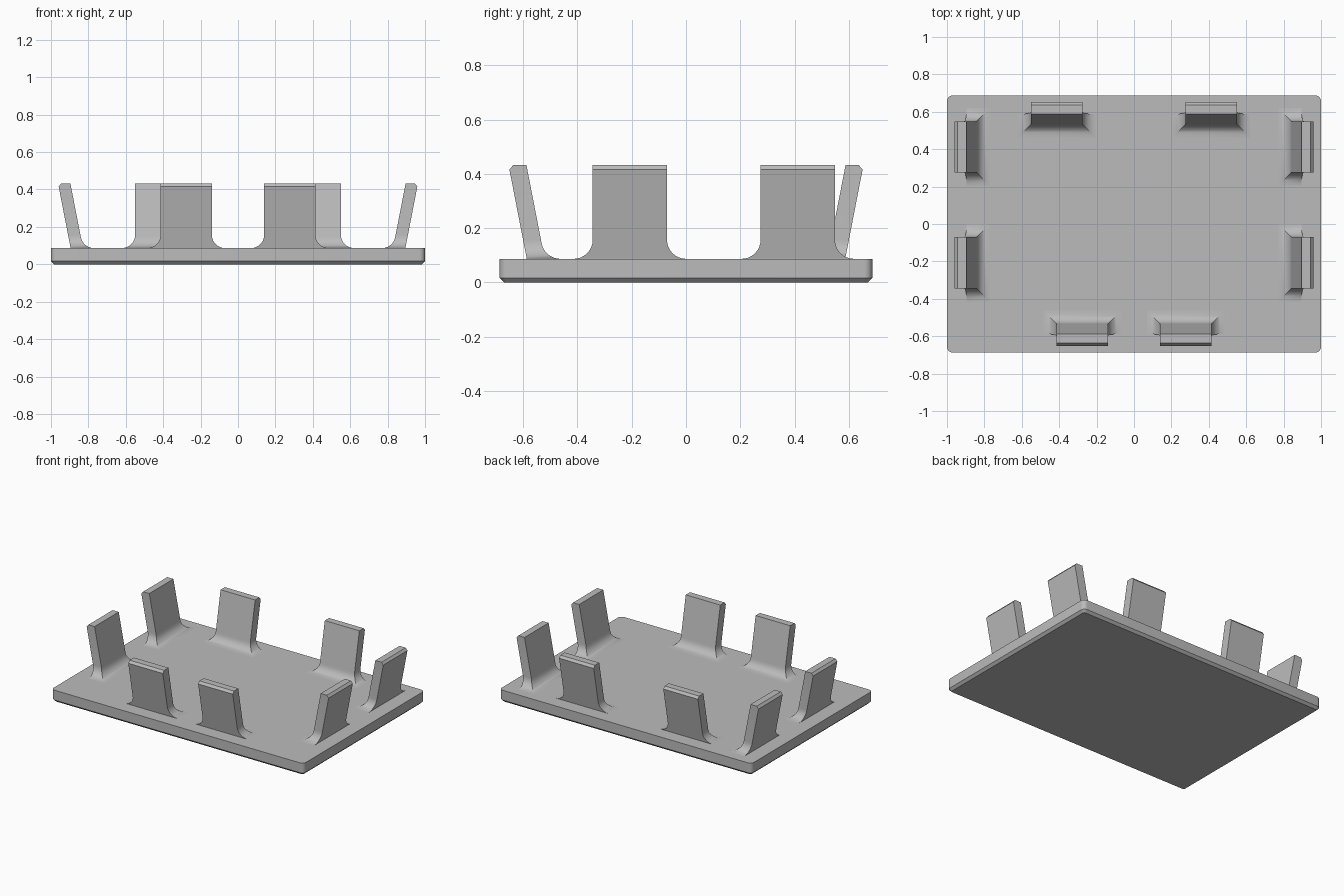
import bpy, bmesh, math
from mathutils import Matrix, Vector

cube = bpy.data.objects.get("Cube")
if cube:
    bpy.data.objects.remove(cube, do_unlink=True)

GREY = (0.5, 0.5, 0.5, 1)
grey = bpy.data.materials.new("plain grey")
grey.use_nodes = True
grey.diffuse_color = GREY
grey.node_tree.nodes["Principled BSDF"].inputs["Base Color"].default_value = GREY

HALF_X, HALF_Y, PLATE_TOP = 1.0, 0.687, 0.087
TAB_TOP, TAB_HALF, TAB_THICK = 0.433, 0.137, 0.066
LEAN = math.tan(math.radians(11))   # outward slope of every tab
FILLET, CHAMFER, STEPS = 0.07, 0.017, 8


def finish(name, bm):
    """Turn a bmesh into a shaded object."""
    bmesh.ops.recalc_face_normals(bm, faces=bm.faces)
    mesh = bpy.data.meshes.new(name)
    bm.to_mesh(mesh)
    bm.free()
    obj = bpy.data.objects.new(name, mesh)
    bpy.context.collection.objects.link(obj)
    mesh.materials.append(grey)
    bpy.ops.object.select_all(action='DESELECT')
    obj.select_set(True)
    bpy.context.view_layer.objects.active = obj
    bpy.ops.object.shade_smooth_by_angle(angle=math.radians(30))
    return obj


def build_plate():
    """Flat base with rounded corners and a chamfered underside."""
    bm = bmesh.new()
    size = Matrix.Diagonal((2 * HALF_X, 2 * HALF_Y, PLATE_TOP, 1))
    bmesh.ops.create_cube(bm, size=1, matrix=Matrix.Translation((0, 0, PLATE_TOP / 2)) @ size)
    upright = [e for e in bm.edges if abs(e.verts[0].co.z - e.verts[1].co.z) > 0.01]
    bmesh.ops.bevel(bm, geom=upright, offset=0.03, segments=6, profile=0.5, affect='EDGES')
    bottom = [e for e in bm.edges if all(v.co.z < 0.001 for v in e.verts)]
    bmesh.ops.bevel(bm, geom=bottom, offset=CHAMFER, segments=1, affect='EDGES')
    finish("base_plate", bm)


def tab_levels():
    """Height above plate, half width, outer and inner position, bottom to top."""
    run = FILLET * math.tan(math.radians(39.5))   # fillet length on the plate
    levels = []
    for i in range(STEPS + 1):
        a = math.pi / 2 * i / STEPS
        h = FILLET * (1 - math.cos(a))
        inner = TAB_THICK + run - FILLET * math.sin(a)
        if h > run * math.cos(math.radians(11)):
            inner = TAB_THICK - LEAN * h
        levels.append((h, TAB_HALF + FILLET * (1 - math.sin(a)), -LEAN * h, inner))
    # foot sunk into the plate
    levels.insert(0, (-0.01, levels[0][1], 0, levels[0][3]))
    # straight blade and chamfered tip
    tip = TAB_TOP - PLATE_TOP
    edge = tip - CHAMFER
    levels.append((edge, TAB_HALF, -LEAN * edge, TAB_THICK - LEAN * edge))
    levels.append((tip, TAB_HALF, 0.014 - LEAN * edge, TAB_THICK - LEAN * tip))
    return levels


def build_tab(name, along, distance, turn):
    """Leaning tab, filleted into the plate on its inner face and both sides."""
    place = Matrix.Rotation(math.radians(turn), 4, 'Z') @ Matrix.Translation(
        (along, -distance, PLATE_TOP))
    bm = bmesh.new()
    rings = []
    for h, half, outer, inner in tab_levels():
        corners = [(-half, outer), (half, outer), (half, inner), (-half, inner)]
        rings.append([bm.verts.new(place @ Vector((x, y, h))) for x, y in corners])
    for low, high in zip(rings, rings[1:]):
        for i in range(4):
            j = (i + 1) % 4
            bm.faces.new((low[i], low[j], high[j], high[i]))
    bm.faces.new(rings[0])
    bm.faces.new(rings[-1])
    finish(name, bm)


build_plate()
for side, s in (("left", 1), ("right", -1)):
    build_tab("front_tab_" + side, s * 0.277, 0.587, 0)
    build_tab("back_tab_" + side, -s * 0.413, 0.587, 180)
    build_tab(side + "_tab_front", -s * 0.207, 0.895, s * 90)
    build_tab(side + "_tab_back", s * 0.412, 0.895, s * 90)
